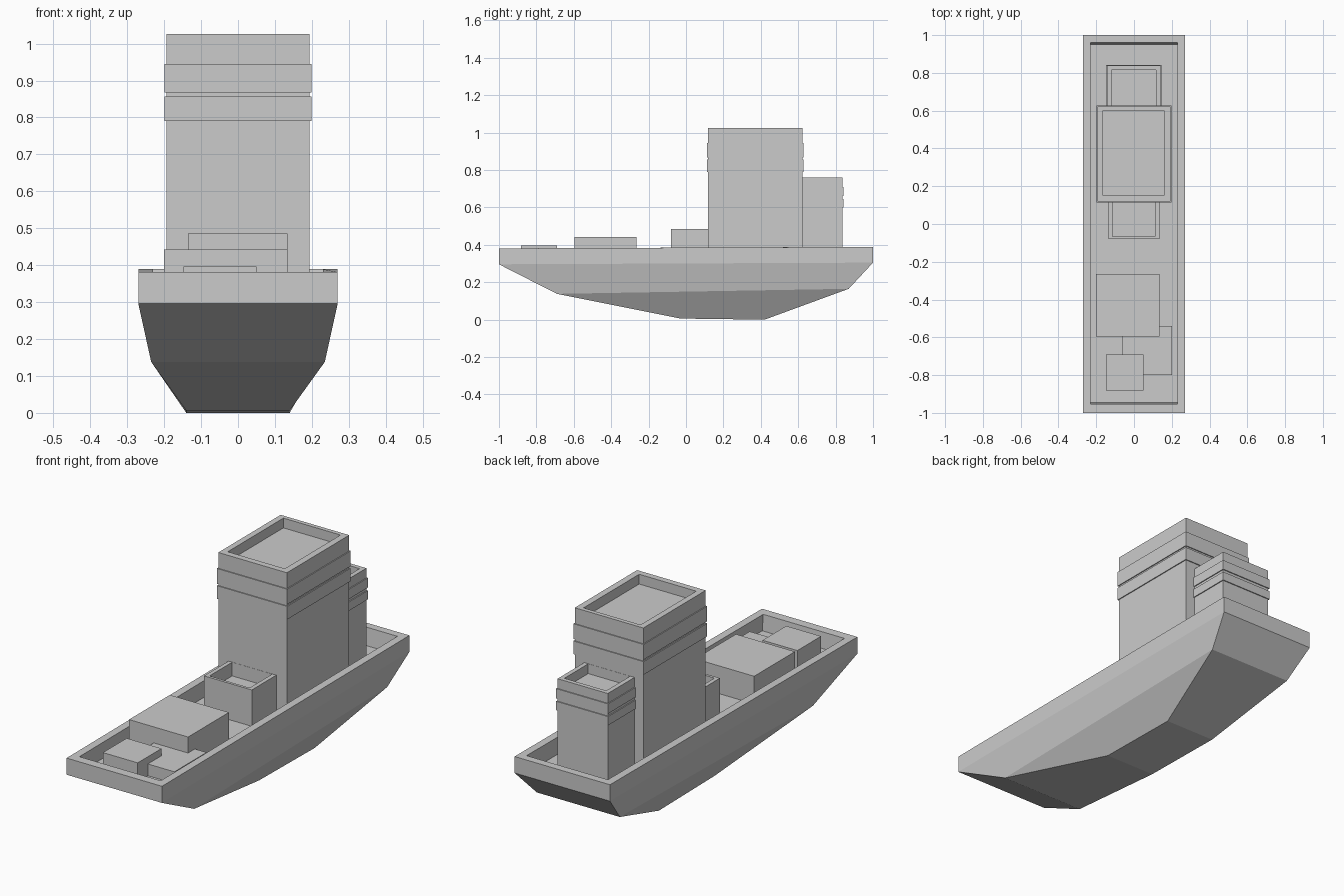
import bpy, bmesh

if "Cube" in bpy.data.objects:
    bpy.data.objects.remove(bpy.data.objects["Cube"])


def loft(name, rings):
    """Rectangular rings (x0, x1, y0, y1, z_front, z_back), skinned and capped."""
    bm = bmesh.new()
    loops = []
    for x0, x1, y0, y1, zf, zb in rings:
        pts = ((x0, y0, zf), (x1, y0, zf), (x1, y1, zb), (x0, y1, zb))
        loops.append([bm.verts.new(p) for p in pts])
    for a, b in zip(loops, loops[1:]):
        for i in range(4):
            j = (i + 1) % 4
            bm.faces.new((a[i], a[j], b[j], b[i]))
    bm.faces.new(loops[0][::-1])
    bm.faces.new(loops[-1])
    bmesh.ops.recalc_face_normals(bm, faces=bm.faces)
    mesh = bpy.data.meshes.new(name)
    bm.to_mesh(mesh)
    bm.free()
    obj = bpy.data.objects.new(name, mesh)
    bpy.context.collection.objects.link(obj)
    return obj


def box(name, x0, x1, y0, y1, z0, z1):
    return loft(name, [(x0, x1, y0, y1, z, z) for z in (z0, z1)])


def block(name, outer, inner, top, bands=(), depth=0.05, out=0.005):
    """Hollow-topped building block with raised bands round its walls."""
    x0, x1, y0, y1 = outer
    rings = [(*outer, FLOOR, FLOOR)]
    for lo, hi in bands:
        wide = (x0 - out, x1 + out, y0 - out, y1 + out)
        rings += [(*outer, lo, lo), (*wide, lo, lo),
                  (*wide, hi, hi), (*outer, hi, hi)]
    rings += [(*outer, top, top), (*inner, top, top),
              (*inner, top - depth, top - depth)]
    return loft(name, rings)


FLOOR = 0.30

# Hull: tapered bottom, straight bulwark and sunken deck
loft("hull", [
    (-0.14, 0.14, -0.03, 0.42, 0.006, 0.0),
    (-0.235, 0.235, -0.69, 0.87, 0.138, 0.165),
    (-0.27, 0.27, -1.0, 1.0, 0.296, 0.305),
    (-0.27, 0.27, -1.0, 1.0, 0.381, 0.389),
    (-0.23, 0.23, -0.953, 0.96, 0.381, 0.389),
    (-0.23, 0.23, -0.945, 0.95, FLOOR, FLOOR),
])

# Superstructure
block("main_tower", (-0.194, 0.194, 0.118, 0.622), (-0.163, 0.16, 0.15, 0.6),
      1.026, [(0.79, 0.857), (0.867, 0.945)])
block("rear_cabin", (-0.144, 0.14, 0.61, 0.838), (-0.12, 0.117, 0.623, 0.816),
      0.76, [(0.60, 0.645), (0.66, 0.71)])
block("front_cabin", (-0.136, 0.134, -0.08, 0.13), (-0.115, 0.112, -0.066, 0.117),
      0.486, depth=0.07)

# Deck cargo
box("large_crate", -0.2, 0.134, -0.595, -0.265, FLOOR, 0.442)
box("small_crate", -0.147, 0.05, -0.882, -0.69, FLOOR, 0.397)
box("low_crate", -0.06, 0.2, -0.8, -0.54, FLOOR, 0.36)
